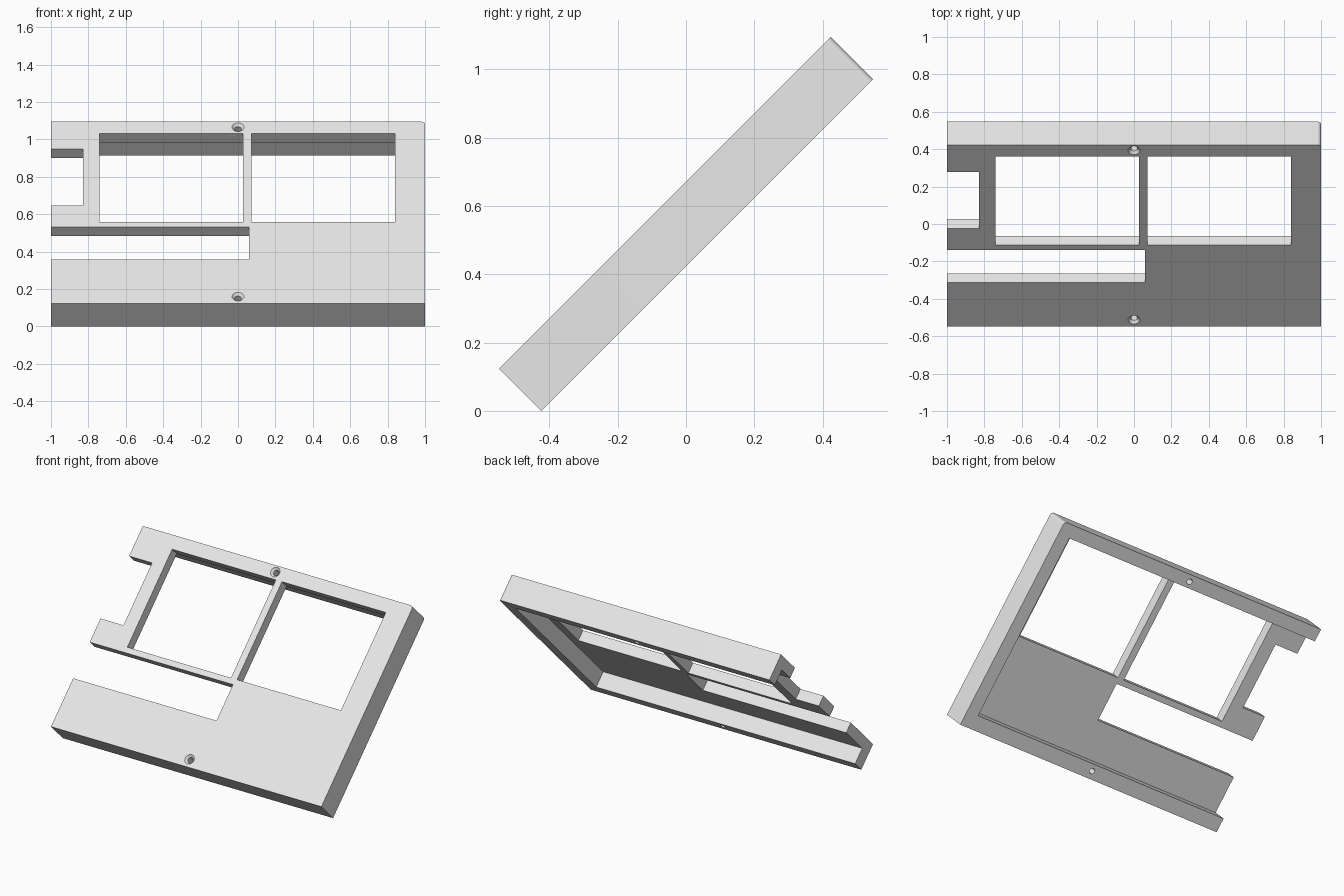
import bpy, bmesh, math
from mathutils import Matrix

if "Cube" in bpy.data.objects:
    bpy.data.objects.remove(bpy.data.objects["Cube"])

# Panel is modelled flat (x across, y up the slope, z = 0 front face), then tilted 45 degrees
LENGTH, DEPTH, PLATE = 1.373, 0.175, 0.07

grey = bpy.data.materials.new("light_grey")
grey.diffuse_color = (0.8, 0.8, 0.8, 1)
grey.use_nodes = True
grey.node_tree.nodes["Principled BSDF"].inputs["Base Color"].default_value = grey.diffuse_color


def make_object(name, bm):
    bmesh.ops.recalc_face_normals(bm, faces=bm.faces)
    mesh = bpy.data.meshes.new(name)
    bm.to_mesh(mesh)
    bm.free()
    obj = bpy.data.objects.new(name, mesh)
    bpy.context.collection.objects.link(obj)
    return obj


def box(name, x0, x1, y0, y1, z0, z1, round_corner=0):
    bm = bmesh.new()
    bmesh.ops.create_cube(bm, size=1)
    for v in bm.verts:
        v.co = (x1 if v.co.x > 0 else x0, y1 if v.co.y > 0 else y0, z1 if v.co.z > 0 else z0)
    if round_corner:
        edges = [e for e in bm.edges if all(v.co.x == x1 and v.co.y == y1 for v in e.verts)]
        if not edges:
            edges = [e for e in bm.edges
                     if all(v.co.x > x1 - 1e-4 and v.co.y > y1 - 1e-4 for v in e.verts)]
        bmesh.ops.bevel(bm, geom=edges, offset=round_corner, segments=6, profile=0.5,
                        affect='EDGES')
    return make_object(name, bm)


def cone(name, y, r_bottom, r_top, z0, z1):
    bm = bmesh.new()
    bmesh.ops.create_cone(bm, cap_ends=True, segments=32, radius1=r_bottom, radius2=r_top,
                          depth=z1 - z0, matrix=Matrix.Translation((0, y, (z0 + z1) / 2)))
    return make_object(name, bm)


def cut(target, cutter):
    mod = target.modifiers.new("cut", 'BOOLEAN')
    mod.operation = 'DIFFERENCE'
    mod.solver = 'EXACT'
    mod.object = cutter
    bpy.context.view_layer.objects.active = target
    bpy.ops.object.modifier_apply(modifier=mod.name)
    bpy.data.objects.remove(cutter)


# Outer block with one rounded upper corner
panel = box("tilted_panel", -1, 1, 0, LENGTH, -DEPTH, 0, 0.02)

# Hollow back, open on the left, leaving lower, upper and right rims
cut(panel, box("back_hollow", -1.2, 0.915, 0.092, 1.292, -0.4, -PLATE))

# Windows, side notch and long slot
for x0, x1, y0, y1 in ((-0.74, 0.027, 0.615, 1.285), (0.072, 0.84, 0.615, 1.285),
                       (-1.2, -0.83, 0.74, 1.167), (-1.2, 0.06, 0.331, 0.578)):
    cut(panel, box("opening", x0, x1, y0, y1, -PLATE - 0.05, 0.1))

# Countersunk screw holes through the lower and upper rims
for y in (0.05, 1.331):
    cut(panel, cone("screw_hole", y, 0.018, 0.018, -0.3, 0.1))
    cut(panel, cone("countersink", y, 0.018, 0.046, -0.014, 0.014))

# Tilt and stand on the ground
half = (LENGTH + DEPTH) * math.sqrt(0.5) / 2
panel.data.transform(Matrix.Translation((0, -half, DEPTH * math.sqrt(0.5)))
                     @ Matrix.Rotation(math.radians(45), 4, 'X'))
panel.data.materials.clear()
panel.data.materials.append(grey)
for p in panel.data.polygons:
    p.material_index = 0
bpy.ops.object.select_all(action='DESELECT')
panel.select_set(True)
bpy.context.view_layer.objects.active = panel
bpy.ops.object.shade_smooth_by_angle(angle=math.radians(30))
